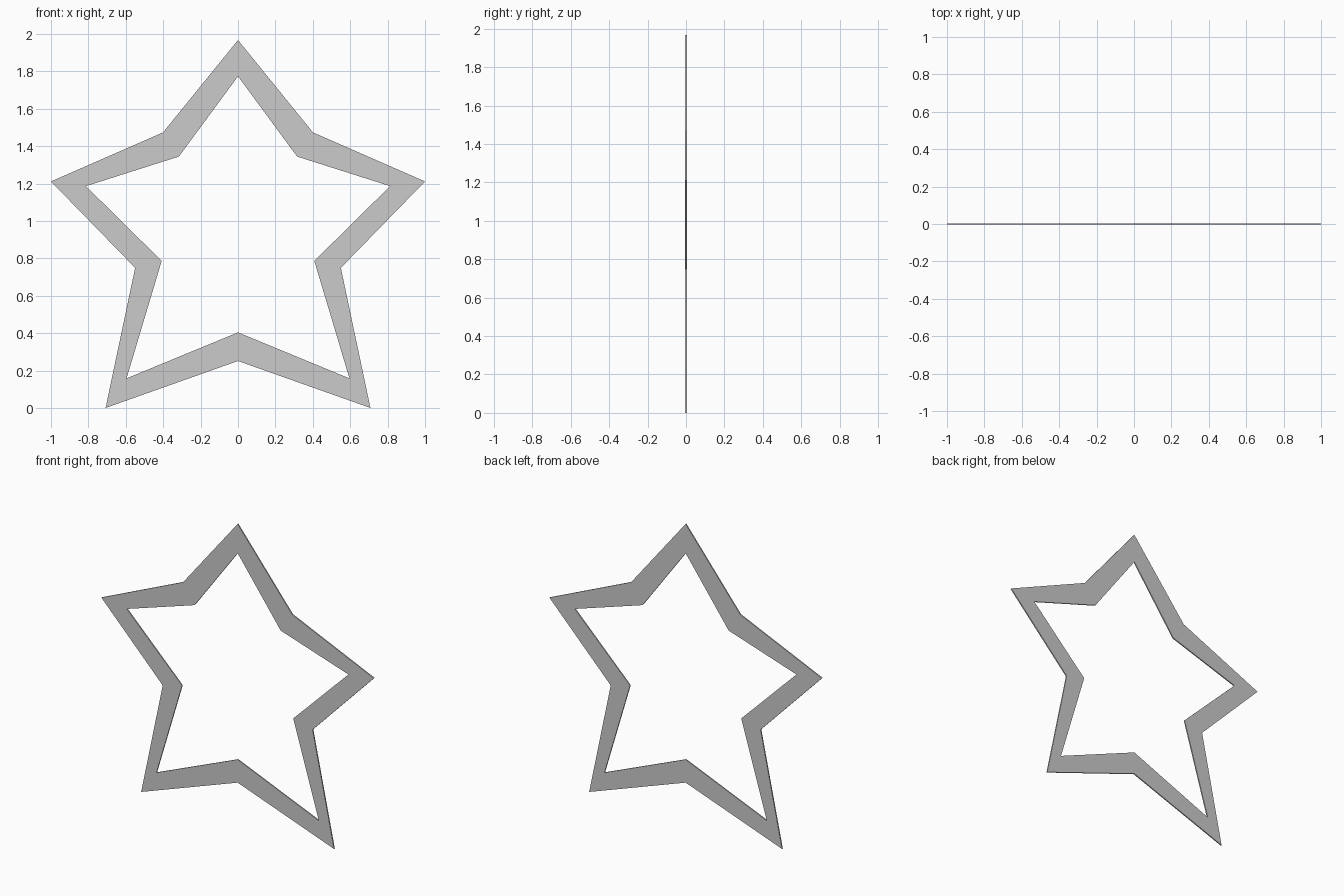
import bpy, bmesh

if "Cube" in bpy.data.objects:
    bpy.data.objects.remove(bpy.data.objects["Cube"])

THICK = 0.008

# right half of each outline, top tip down to bottom notch (x, z)
outer_half = [(0, 1.967), (0.401, 1.473), (1.0, 1.211), (0.55, 0.749), (0.708, 0.0), (0, 0.251)]
inner_half = [(0, 1.773), (0.316, 1.344), (0.813, 1.186), (0.408, 0.786), (0.596, 0.158), (0, 0.404)]


def full_loop(half):
    """Mirror a half outline across x = 0 into a closed loop."""
    return half + [(-x, z) for x, z in reversed(half[1:-1])]


# flat star-shaped ring, extruded to a thin sheet
bm = bmesh.new()
y = -THICK / 2
outer = [bm.verts.new((x, y, z)) for x, z in full_loop(outer_half)]
inner = [bm.verts.new((x, y, z)) for x, z in full_loop(inner_half)]
n = len(outer)
for i in range(n):
    j = (i + 1) % n
    bm.faces.new((outer[i], inner[i], inner[j], outer[j]))
ext = bmesh.ops.extrude_face_region(bm, geom=bm.faces[:])
moved = [g for g in ext["geom"] if isinstance(g, bmesh.types.BMVert)]
bmesh.ops.translate(bm, verts=moved, vec=(0, THICK, 0))
bmesh.ops.recalc_face_normals(bm, faces=bm.faces[:])

mesh = bpy.data.meshes.new("star_frame")
bm.to_mesh(mesh)
bm.free()
bpy.context.collection.objects.link(bpy.data.objects.new("star_frame", mesh))
